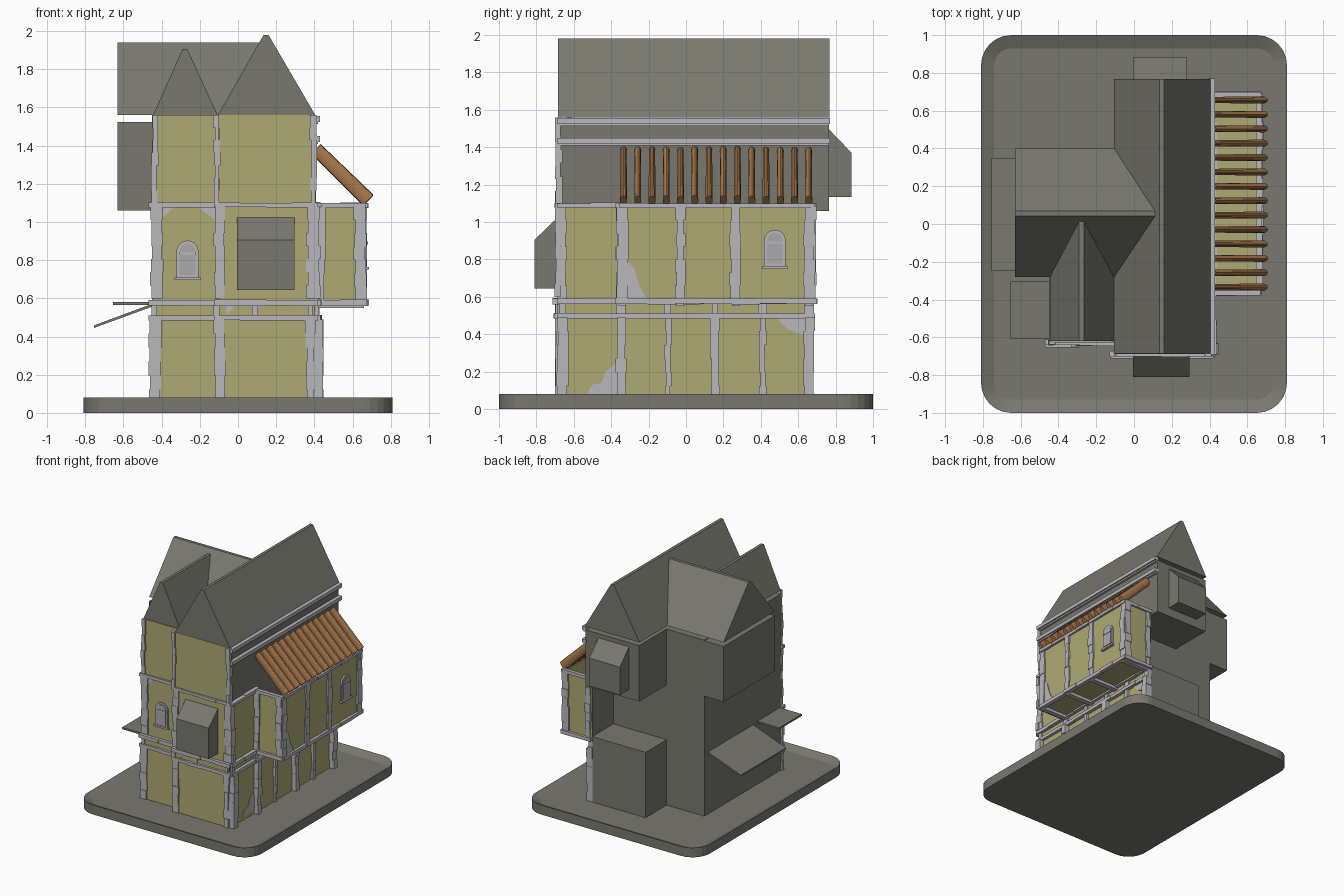
import bpy, bmesh, math, random
from mathutils import Vector

random.seed(4)
cube = bpy.data.objects.get("Cube")
if cube:
    bpy.data.objects.remove(cube, do_unlink=True)


def material(name, rgb):
    m = bpy.data.materials.new(name)
    m.use_nodes = True
    m.diffuse_color = (*rgb, 1)
    m.node_tree.nodes["Principled BSDF"].inputs["Base Color"].default_value = (*rgb, 1)
    return m


SLATE = material("dark grey", (0.19, 0.19, 0.16))
PLASTER = material("yellow plaster", (0.42, 0.40, 0.17))
STONE = material("light stone", (0.48, 0.48, 0.50))
GLASS = material("window grey", (0.40, 0.40, 0.42))
CLAY = material("clay tile", (0.40, 0.19, 0.07))


def finish(name, bm, mat):
    bmesh.ops.recalc_face_normals(bm, faces=bm.faces)
    me = bpy.data.meshes.new(name)
    bm.to_mesh(me)
    bm.free()
    me.materials.append(mat)
    ob = bpy.data.objects.new(name, me)
    bpy.context.collection.objects.link(ob)
    return ob


def add_prism(bm, pts, axis, a, b):
    """Extrude a (u, z) outline along x or y from a to b."""
    place = (lambda u, z, t: (t, u, z)) if axis == "x" else (lambda u, z, t: (u, t, z))
    face = bm.faces.new([bm.verts.new(place(u, z, a)) for u, z in pts])
    ext = bmesh.ops.extrude_face_region(bm, geom=[face])
    shift = Vector(place(0, 0, b - a))
    for v in ext["geom"]:
        if isinstance(v, bmesh.types.BMVert):
            v.co += shift


def rect(u0, u1, z0, z1):
    return [(u0, z0), (u1, z0), (u1, z1), (u0, z1)]


def prism(name, pts, axis, a, b, mat):
    bm = bmesh.new()
    add_prism(bm, pts, axis, a, b)
    return finish(name, bm, mat)


def box(name, x0, x1, y0, y1, z0, z1, mat):
    return prism(name, rect(x0, x1, z0, z1), "y", y0, y1, mat)


# A facade is (axis, plane, outward sign)
LEFT_FRONT, RIGHT_FRONT = ("y", -0.62, -1), ("y", -0.68, -1)
SIDE = ("x", 0.40, 1)
BAY_FRONT, BAY_SIDE, BAY_BACK = ("y", -0.355, -1), ("x", 0.655, 1), ("y", 0.675, 1)


def plate(name, facade, pts, depth, mat, start=-0.004):
    axis, plane, s = facade
    return prism(name, pts, axis, plane + s * start, plane + s * depth, mat)


def stones(name, facade, u0, u1, z0, z1, depth=0.025):
    """A post or course of roughly cut blocks, split along its longer side."""
    axis, plane, s = facade
    bm = bmesh.new()
    upright = z1 - z0 > u1 - u0
    length = z1 - z0 if upright else u1 - u0
    n = max(1, round(length / (0.07 if upright else 0.15)))
    for i in range(n):
        j, k = (random.uniform(-0.007, 0.005) for _ in range(2))
        d = depth + random.uniform(-0.004, 0.004)
        lo, hi = i / n * length, (i + 1) / n * length
        if upright:
            r = rect(u0 + j, u1 + k, z0 + lo, z0 + hi)
        else:
            r = rect(u0 + lo, u0 + hi, z0 + j / 3, z1 + k / 3)
        add_prism(bm, r, axis, plane - s * 0.008, plane + s * d)
    finish(name, bm, STONE)


# Base tray with rounded corners and a raised rim
bm = bmesh.new()
ring = []
for cx, cy, start in ((1, 1, 0), (-1, 1, 90), (-1, -1, 180), (1, -1, 270)):
    for i in range(7):
        t = math.radians(start + i * 15)
        ring.append(bm.verts.new((cx * 0.65 + 0.16 * math.cos(t), cy * 0.84 + 0.16 * math.sin(t), 0)))
bottom = bm.faces.new(ring)
ext = bmesh.ops.extrude_face_region(bm, geom=[bottom])["geom"]
for v in ext:
    if isinstance(v, bmesh.types.BMVert):
        v.co.z = 0.08
top = [f for f in ext if isinstance(f, bmesh.types.BMFace)]
bmesh.ops.recalc_face_normals(bm, faces=bm.faces)
bmesh.ops.inset_region(bm, faces=top, thickness=0.07)
for v in top[0].verts:
    v.co.z = 0.05
finish("base_tray", bm, SLATE)

# Main masses
box("lower_main_body", -0.1, 0.40, -0.68, 0.40, 0.05, 1.07, SLATE)
box("left_body", -0.45, -0.1, -0.62, 0.40, 0.05, 1.53, SLATE)
box("rear_lower_block", -0.1, 0.40, 0.39, 0.68, 0.05, 0.60, SLATE)
box("upper_main_body", -0.1, 0.40, -0.68, 0.765, 1.06, 1.53, SLATE)
box("left_overhang", -0.63, -0.1, -0.28, 0.40, 1.06, 1.525, SLATE)

# Roofs with narrow flat ridges


def roof(name, axis, u0, u1, ridge, height, a, b):
    prism(name, [(u0, 1.56), (u1, 1.56), (ridge + 0.013, height), (ridge - 0.013, height)], axis, a, b, SLATE)


roof("main_roof", "y", -0.105, 0.405, 0.147, 1.98, -0.685, 0.768)
roof("front_left_roof", "y", -0.445, -0.107, -0.278, 1.905, -0.62, 0.03)
roof("left_wing_roof", "x", -0.28, 0.40, 0.055, 1.94, -0.63, 0.11)

# Sloped-top box windows at front and rear
prism("front_box_window", [(-0.67, 0.645), (-0.81, 0.645), (-0.81, 0.905), (-0.67, 1.04)], "x", -0.005, 0.295, SLATE)
prism("rear_box_window", [(0.76, 1.135), (0.885, 1.135), (0.885, 1.37), (0.76, 1.5)], "x", -0.005, 0.28, SLATE)

# Left awnings
prism("sloped_awning", [(-0.755, 0.445), (-0.44, 0.56), (-0.44, 0.575), (-0.755, 0.458)], "y", -0.25, 0.35, SLATE)
box("flat_awning", -0.655, -0.44, -0.605, -0.305, 0.565, 0.58, SLATE)

# Plaster walls
plate("left_front_plaster", LEFT_FRONT, rect(-0.45, -0.1, 0.05, 1.56), 0.008, PLASTER)
plate("right_front_plaster", RIGHT_FRONT, rect(-0.1, 0.40, 0.05, 1.56), 0.008, PLASTER)
plate("side_lower_plaster", SIDE, rect(-0.68, 0.68, 0.05, 0.58), 0.008, PLASTER)
plate("side_upper_plaster", SIDE, rect(-0.68, -0.35, 0.58, 1.09), 0.008, PLASTER)

# Projecting side bay, open under its tiled roof
plate("bay_inner_wall", SIDE, rect(0.38, 0.68, 0.58, 1.09), 0.004, SLATE)
box("bay_floor", 0.40, 0.655, -0.355, 0.675, 0.575, 0.59, PLASTER)
for label, facade, u0, u1 in (("side", BAY_SIDE, -0.355, 0.675), ("front", BAY_FRONT, 0.40, 0.655),
                              ("back", BAY_BACK, 0.40, 0.655)):
    plate("bay_" + label + "_wall", facade, rect(u0, u1, 0.575, 1.09), 0.006, PLASTER, -0.01)
    stones("bay_" + label + "_sill", facade, u0, u1 + 0.02, 0.562, 0.592, 0.028)
    stones("bay_" + label + "_cornice", facade, u0, u1 + 0.015, 1.075, 1.1, 0.024)
for label, facade in (("front", BAY_FRONT), ("back", BAY_BACK)):
    stones("bay_" + label + "_inner_post", facade, 0.41, 0.455, 0.59, 1.08, 0.018)
    stones("bay_" + label + "_outer_post", facade, 0.612, 0.668, 0.59, 1.08, 0.018)
for y, w in ((-0.34, 0.055), (-0.03, 0.045), (0.265, 0.05), (0.66, 0.055)):
    stones("bay_side_post", BAY_SIDE, y - w / 2, y + w / 2, 0.59, 1.08, 0.018)
    box("bay_floor_beam", 0.40, 0.66, y - 0.02, y + 0.02, 0.55, 0.578, STONE)

# Front posts, floor by floor
for z0, z1, row in ((0.05, 0.49, ((-0.435, 0.06), (-0.095, 0.055), (0.38, 0.045))),
                    (0.60, 1.08, ((-0.425, 0.06), (-0.095, 0.055), (0.395, 0.065))),
                    (1.10, 1.56, ((-0.435, 0.03), (-0.11, 0.03), (0.395, 0.03)))):
    for x, w in row:
        facade = LEFT_FRONT if x < -0.3 else RIGHT_FRONT
        stones("front_post", facade, x - w / 2, x + w / 2, z0, z1, 0.018)

# Side posts and corner quoins
for y, w in ((-0.66, 0.055), (-0.345, 0.05), (-0.095, 0.03), (0.155, 0.045), (0.41, 0.03), (0.66, 0.055)):
    stones("side_lower_post", SIDE, y - w / 2, y + w / 2, 0.05, 0.49, 0.045 if w > 0.04 else 0.025)
    stones("side_band_block", SIDE, y - 0.02, y + 0.02, 0.51, 0.57)
stones("side_corner_post", SIDE, -0.69, -0.64, 0.59, 1.08)
stones("side_top_corner_post", SIDE, -0.69, -0.665, 1.1, 1.53, 0.012)

# Horizontal stone courses
for z0, z1, d in ((0.485, 0.512, 0.026), (0.562, 0.592, 0.03), (1.078, 1.102, 0.022)):
    stones("left_front_course", LEFT_FRONT, -0.47, -0.1, z0, z1, d)
    stones("right_front_course", RIGHT_FRONT, -0.125, 0.42, z0, z1, d)
    stones("side_course", SIDE, -0.69, -0.33 if z0 > 1 else 0.69, z0, z1, 0.036)
for x in (-0.44, -0.11, 0.09, 0.38):
    facade = LEFT_FRONT if x < -0.3 else RIGHT_FRONT
    stones("front_band_block", facade, x - 0.015, x + 0.015, 0.51, 0.565, 0.018)
for z in (1.42, 1.525):
    box("eaves_moulding", 0.39, 0.43, -0.69, 0.77, z, z + 0.03, STONE)
    box("eaves_moulding_lip", 0.39, 0.418, -0.685, 0.765, z - 0.012, z, STONE)

# Patches of bare stone where plaster has fallen
for facade, pts in ((SIDE, [(-0.53, 0.08), (-0.37, 0.08), (-0.37, 0.25), (-0.43, 0.2), (-0.45, 0.14), (-0.5, 0.13)]),
                    (SIDE, [(0.48, 0.49), (0.64, 0.49), (0.64, 0.39), (0.54, 0.43)]),
                    (BAY_SIDE, [(-0.32, 0.59), (-0.21, 0.59), (-0.25, 0.66), (-0.28, 0.76), (-0.32, 0.79)]),
                    (LEFT_FRONT, [(-0.4, 1.08), (-0.33, 1.08), (-0.4, 1.02)]),
                    (LEFT_FRONT, [(-0.21, 1.08), (-0.12, 1.08), (-0.12, 1.01)]),
                    (RIGHT_FRONT, [(-0.06, 0.51), (-0.02, 0.56), (-0.06, 0.56)])):
    plate("bare_stone_patch", facade, pts, 0.012, STONE)


# Arched windows
def arch(u, z0, half, spring):
    return [(u - half, z0), (u + half, z0)] + [
        (u + half * math.cos(i * math.pi / 10), spring + half * math.sin(i * math.pi / 10)) for i in range(11)]


for facade, u, z in ((LEFT_FRONT, -0.265, 0.71), (BAY_SIDE, 0.475, 0.765)):
    plate("window_frame", facade, arch(u, z, 0.058, z + 0.135), 0.018, STONE)
    plate("window_pane", facade, arch(u, z + 0.012, 0.042, z + 0.135), 0.022, GLASS)
    plate("window_crossbar", facade, rect(u - 0.045, u + 0.045, z + 0.118, z + 0.132), 0.026, STONE)
    plate("window_sill", facade, rect(u - 0.068, u + 0.068, z - 0.015, z), 0.03, STONE)

# Clay tile roof over the bay: tapered barrels running down the slope
high, low = Vector((0.41, 0, 1.38)), Vector((0.682, 0, 1.113))
slope = low - high
turn = slope.to_track_quat("Z", "Y").to_matrix().to_4x4()
bm = bmesh.new()
for i in range(14):
    start = len(bm.verts)
    bmesh.ops.create_cone(bm, cap_ends=True, segments=14, radius1=0.034, radius2=0.038, depth=slope.length)
    bm.verts.ensure_lookup_table()
    new = bm.verts[start:]
    for v in new:
        v.co.x *= 0.5
    bmesh.ops.transform(bm, matrix=turn, verts=new)
    # Orient each barrel so its flattened side lies in the slope
    centre = (high + low) / 2 + Vector((0, -0.334 + i * 0.0762, random.uniform(-0.004, 0.004)))
    bmesh.ops.translate(bm, vec=centre, verts=new)
tiles = finish("clay_tiles", bm, CLAY)
bpy.context.view_layer.objects.active = tiles
tiles.select_set(True)
bpy.ops.object.shade_smooth_by_angle()
